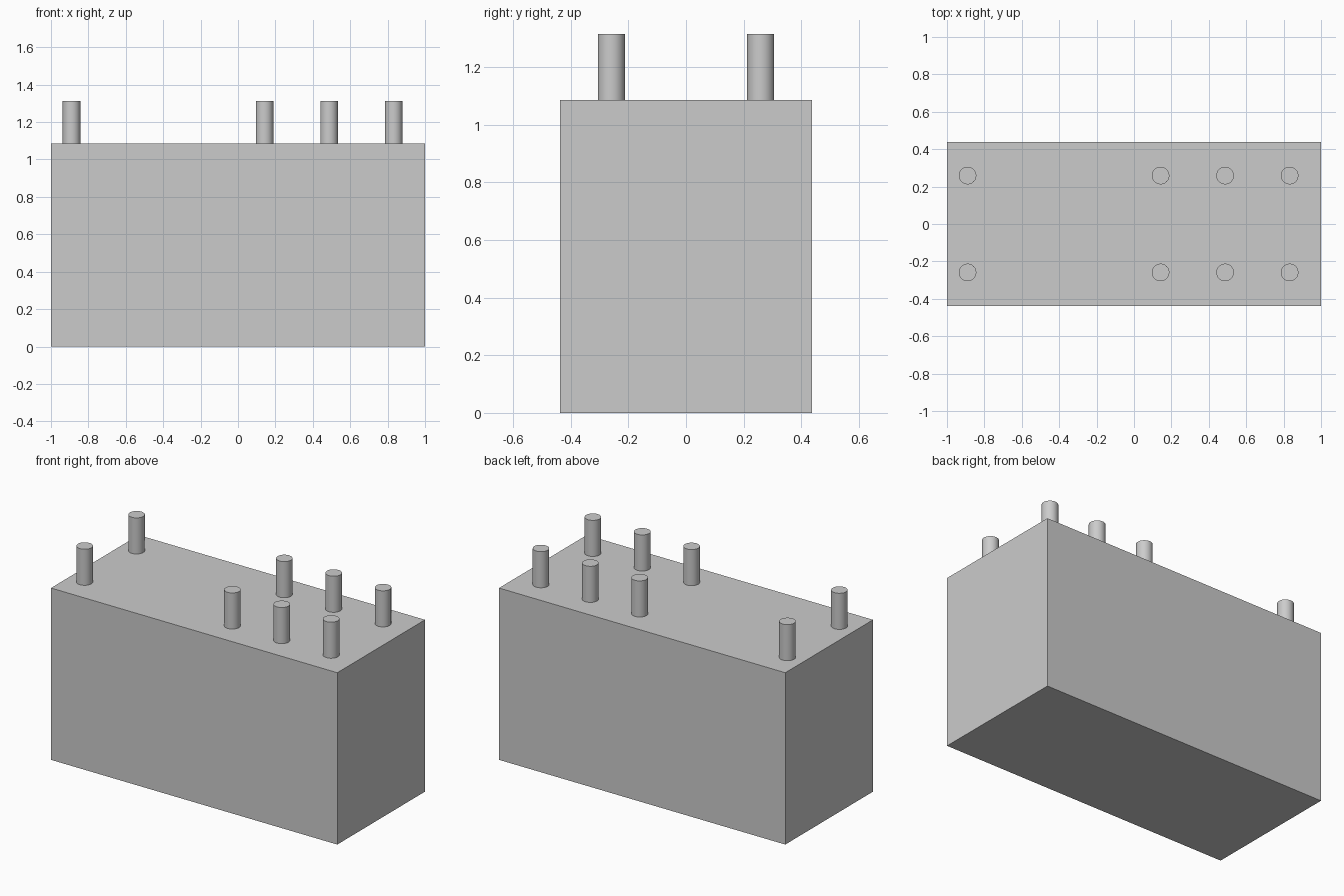
import bpy

default = bpy.data.objects.get("Cube")
if default:
    bpy.data.objects.remove(default, do_unlink=True)

WIDTH, DEPTH, BODY_TOP, PIN_TOP = 2.0, 0.875, 1.085, 1.313
PIN_RADIUS = 0.047

grey = bpy.data.materials.new("plain grey")
grey.use_nodes = True
colour = (0.6, 0.6, 0.6, 1)
grey.diffuse_color = colour
grey.node_tree.nodes["Principled BSDF"].inputs["Base Color"].default_value = colour


def finish(name):
    obj = bpy.context.object
    obj.name = name
    obj.data.materials.append(grey)
    return obj


# Rectangular housing
bpy.ops.mesh.primitive_cube_add(size=1, location=(0, 0, BODY_TOP / 2))
body = finish("housing")
body.scale = (WIDTH, DEPTH, BODY_TOP)
bpy.ops.object.transform_apply(location=False, rotation=False, scale=True)

# Two mirrored rows of round terminal pins
for row, y in (("front", -0.259), ("back", 0.259)):
    for number, x in enumerate((-0.89, 0.142, 0.487, 0.832), 1):
        bpy.ops.mesh.primitive_cylinder_add(
            vertices=48, radius=PIN_RADIUS, depth=PIN_TOP - BODY_TOP,
            location=(x, y, (BODY_TOP + PIN_TOP) / 2))
        finish(f"{row}_pin_{number}")
        bpy.ops.object.shade_smooth_by_angle()
